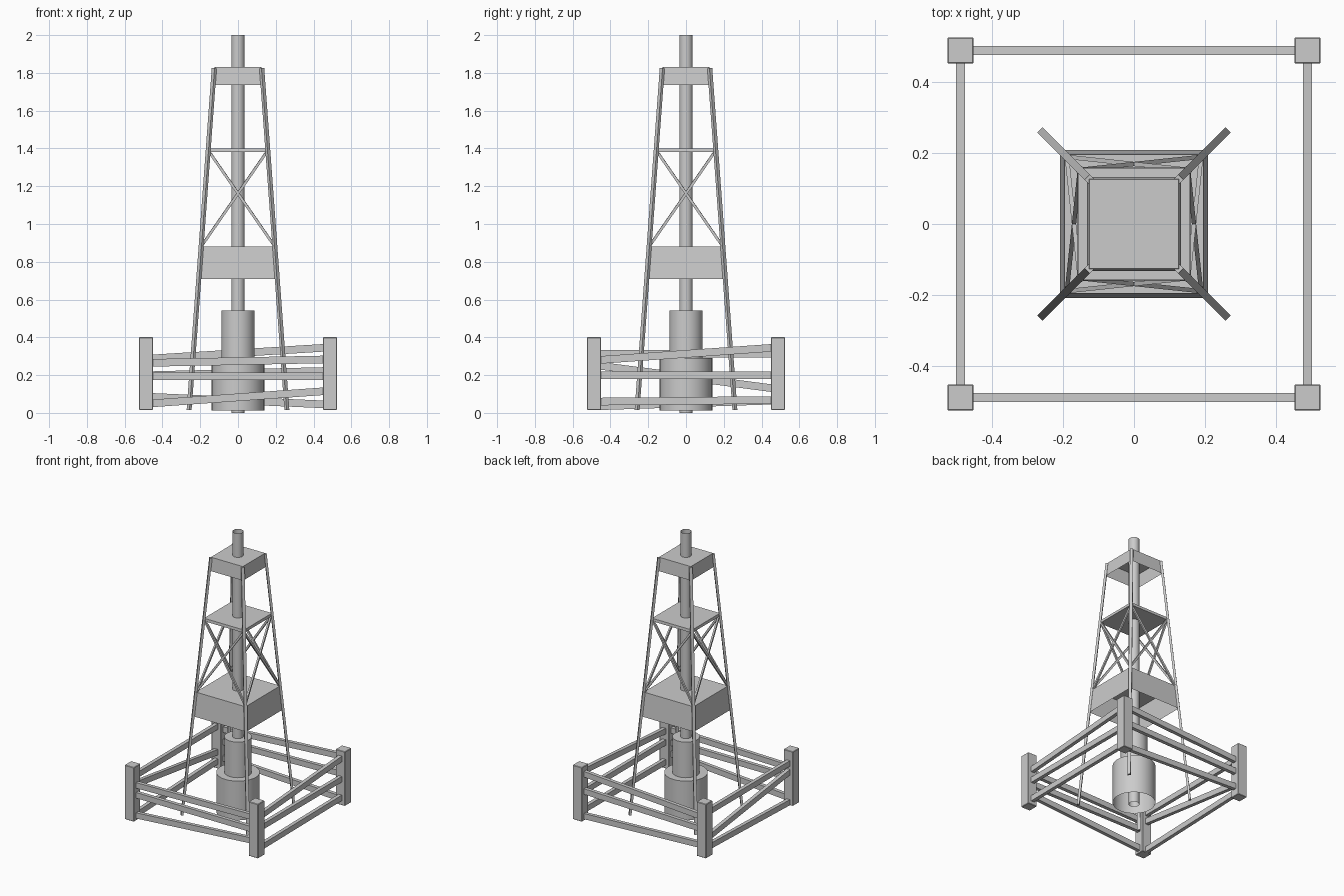
import bpy, bmesh
from math import radians
from mathutils import Vector, Matrix

if "Cube" in bpy.data.objects:
    bpy.data.objects.remove(bpy.data.objects["Cube"])


def half(z):
    """Half-width of the tapering tower at height z."""
    return 0.26 - 0.0735 * z


def finish(name, bm):
    bmesh.ops.recalc_face_normals(bm, faces=bm.faces)
    mesh = bpy.data.meshes.new(name)
    bm.to_mesh(mesh)
    bm.free()
    ob = bpy.data.objects.new(name, mesh)
    bpy.context.collection.objects.link(ob)
    return ob


def beam(name, a, b, w, h):
    """Rectangular bar from a to b, w across horizontally, h upright."""
    a, b = Vector(a), Vector(b)
    d = (b - a).normalized()
    side = Vector((0, 0, 1)).cross(d).normalized()
    up = d.cross(side)
    rot = Matrix((d, side, up)).transposed().to_4x4()
    bm = bmesh.new()
    bmesh.ops.create_cube(bm, size=1)
    bm.transform(Matrix.Translation((a + b) / 2) @ rot
                 @ Matrix.Diagonal(((b - a).length, w, h, 1)))
    return finish(name, bm)


def tapered_box(name, z0, z1, open_bottom):
    """Four-sided deck following the tower taper."""
    bm = bmesh.new()
    bmesh.ops.create_cube(bm, size=2)
    for v in bm.verts:
        z = z1 if v.co.z > 0 else z0
        v.co = Vector((v.co.x * half(z), v.co.y * half(z), z))
    if open_bottom:
        bm.normal_update()
        low = [f for f in bm.faces if f.normal.z < -0.9]
        bmesh.ops.delete(bm, geom=low, context='FACES_ONLY')
    return finish(name, bm)


def cylinder(name, r, z0, z1, top):
    """Open-bottomed cylinder, with an optional top cap."""
    bm = bmesh.new()
    bmesh.ops.create_cone(bm, cap_ends=True, segments=32, radius1=r, radius2=r,
                          depth=z1 - z0)
    bm.transform(Matrix.Translation((0, 0, (z0 + z1) / 2)))
    caps = [f for f in bm.faces if len(f.verts) > 4
            and not (top and f.calc_center_median().z > z1 - 0.001)]
    bmesh.ops.delete(bm, geom=caps, context='FACES_ONLY')
    ob = finish(name, bm)
    bpy.context.view_layer.objects.active = ob
    ob.select_set(True)
    bpy.ops.object.shade_smooth_by_angle(angle=radians(35))
    ob.select_set(False)


# Central pipe and stepped base
cylinder("central_pipe", 0.035, 0.0, 2.0, False)
cylinder("base_drum", 0.14, 0.012, 0.29, True)
cylinder("upper_drum", 0.088, 0.29, 0.543, True)

# Tower decks
tapered_box("lower_deck", 0.71, 0.88, True)
tapered_box("middle_deck", 1.38, 1.40, False)
tapered_box("top_deck", 1.735, 1.83, True)

# Tower legs and fence posts
F = 0.4875
for sx in (-1, 1):
    for sy in (-1, 1):
        lo, hi = half(0.015), half(1.825)
        beam("tower_leg", (sx * lo, sy * lo, 0.015), (sx * hi, sy * hi, 1.825),
             0.021, 0.016)
        bm = bmesh.new()
        bmesh.ops.create_cube(bm, size=1)
        bm.transform(Matrix.Translation((sx * F, sy * F, 0.208))
                     @ Matrix.Diagonal((0.074, 0.074, 0.385, 1)))
        bmesh.ops.bevel(bm, geom=bm.edges[:], offset=0.003, segments=1,
                        affect='EDGES')
        finish("fence_post", bm)

# Crossed braces on each tower face
for i in range(4):
    R = Matrix.Rotation(radians(90 * i), 3, 'Z')
    lo, hi = half(0.88), half(1.39)
    for s in (-1, 1):
        beam("cross_brace", R @ Vector((s * lo, -lo + 0.006, 0.88)),
             R @ Vector((-s * hi, -hi + 0.006, 1.39)), 0.012, 0.014)

# Uneven fence rails: heights at the low-coordinate and high-coordinate ends
rails = {
    "front": [(0.265, 0.283), (0.195, 0.195), (0.05, 0.115)],
    "back": [(0.288, 0.345), (0.20, 0.222), (0.085, 0.045)],
    "right": [(0.28, 0.345), (0.20, 0.20), (0.06, 0.068)],
    "left": [(0.312, 0.312), (0.25, 0.13), (0.035, 0.065)],
}
E = 0.46
for side, heights in rails.items():
    s = F if side in ("back", "right") else -F
    for z0, z1 in heights:
        if side in ("front", "back"):
            a, b = (-E, s, z0), (E, s, z1)
        else:
            a, b = (s, -E, z0), (s, E, z1)
        beam(side + "_fence_rail", a, b, 0.026, 0.04)
